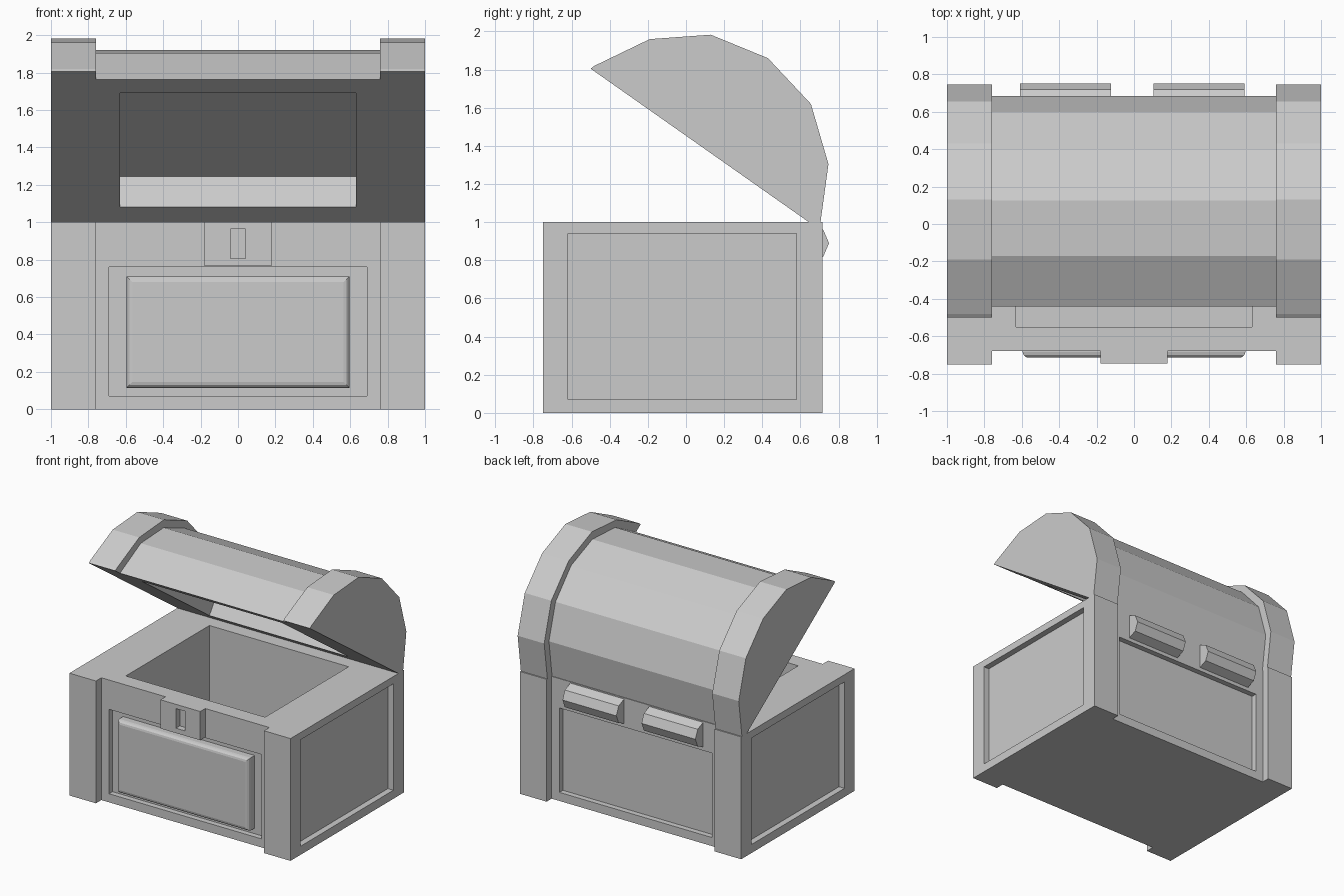
import bpy, bmesh

if "Cube" in bpy.data.objects:
    bpy.data.objects.remove(bpy.data.objects["Cube"])


def finish(name, bm):
    bmesh.ops.recalc_face_normals(bm, faces=bm.faces[:])
    me = bpy.data.meshes.new(name)
    bm.to_mesh(me)
    bm.free()
    ob = bpy.data.objects.new(name, me)
    bpy.context.collection.objects.link(ob)
    return ob


def loft(name, sections):
    """Closed solid from a list of equally long open 3D outlines; ends and underside are n-gons."""
    bm = bmesh.new()
    rows = [[bm.verts.new(p) for p in s] for s in sections]
    for a, b in zip(rows, rows[1:]):
        for i in range(len(a) - 1):
            bm.faces.new((a[i], a[i + 1], b[i + 1], b[i]))
    bm.faces.new(rows[0])
    bm.faces.new(rows[-1])
    bm.faces.new([r[0] for r in rows] + [r[-1] for r in reversed(rows)])
    return finish(name, bm)


def prism_x(name, profile, x0, x1):
    return loft(name, [[(x, y, z) for y, z in profile] for x in (x0, x1)])


def box(name, x0, x1, y0, y1, z0, z1):
    return prism_x(name, [(y0, z0), (y0, z1), (y1, z1), (y1, z0)], x0, x1)


def cut(target, cutters):
    bpy.context.view_layer.objects.active = target
    for c in cutters:
        c.hide_render = True
        m = target.modifiers.new("cut", 'BOOLEAN')
        m.operation = 'DIFFERENCE'
        m.solver = 'EXACT'
        m.object = c
        bpy.ops.object.modifier_apply(modifier=m.name)
        bpy.data.objects.remove(c)


# Chest body: H-shaped plan with thick ends, hollow inside, sunken panels on four sides
plan = [(-1, -.75), (-.76, -.75), (-.76, -.68), (.76, -.68), (.76, -.75), (1, -.75),
        (1, .715), (.76, .715), (.76, .65), (-.76, .65), (-.76, .715), (-1, .715)]
body = loft("chest_body", [[(x, y, z) for x, y in plan] for z in (0, 1)])
cut(body, [
    box("inside_cutter", -.63, .63, -.55, .53, .12, 1.2),
    box("front_cutter", -.69, .69, -.8, -.635, .07, .76),
    box("back_cutter", -.69, .69, .605, .8, .07, .76),
    box("right_cutter", .95, 1.1, -.62, .58, .07, .94),
    box("left_cutter", -1.1, -.95, -.62, .58, .07, .94),
])

# Raised front panel with rounded front edges
panel = box("front_panel", -.595, .595, -.715, -.62, .115, .71)
bm = bmesh.new()
bm.from_mesh(panel.data)
front = [e for e in bm.edges if all(v.co.y < -.7 for v in e.verts)]
bmesh.ops.bevel(bm, geom=front, offset=.03, segments=3, profile=.5, affect='EDGES')
bm.to_mesh(panel.data)
bm.free()

# Lock plate with keyhole slot
lock = box("lock_plate", -.18, .18, -.745, -.67, .765, 1)
cut(lock, [box("keyhole_cutter", -.04, .04, -.8, -.695, .805, .965)])

# Hinge barrels on the back
hinge = [(.64, .99), (.65, .99), (.72, .96), (.75, .89), (.72, .82), (.65, .79), (.64, .79)]
for side, x in (("left", -.61), ("right", .105)):
    prism_x("hinge_" + side, hinge, x, x + .487)

# Open lid: lower middle span between two thicker end bands
outer = [(-.5, 1.805), (-.48, 1.82), (-.19, 1.96), (.13, 1.983),
         (.43, 1.86), (.655, 1.62), (.747, 1.305), (.70, .961)]
inner = [(-.44, 1.763), (-.425, 1.771), (-.17, 1.905), (.125, 1.92),
         (.40, 1.81), (.60, 1.59), (.685, 1.30), (.645, 1.0)]
spans = [(-1, outer), (-.76, outer), (-.76, inner), (.76, inner), (.76, outer), (1, outer)]
lid = loft("lid", [[(x, y, z) for y, z in prof] for x, prof in spans])

# Hollow in the underside of the lid, square to its tilted rim
ny, nz = .575, .818
rim = [(-.336, 1.69), (.53, 1.08)]
hollow = [(rim[i][0] + ny * d, rim[i][1] + nz * d)
          for i, d in ((0, -.1), (0, .2), (1, .2), (1, -.1))]
cut(lid, [prism_x("lid_cutter", hollow, -.63, .63)])
